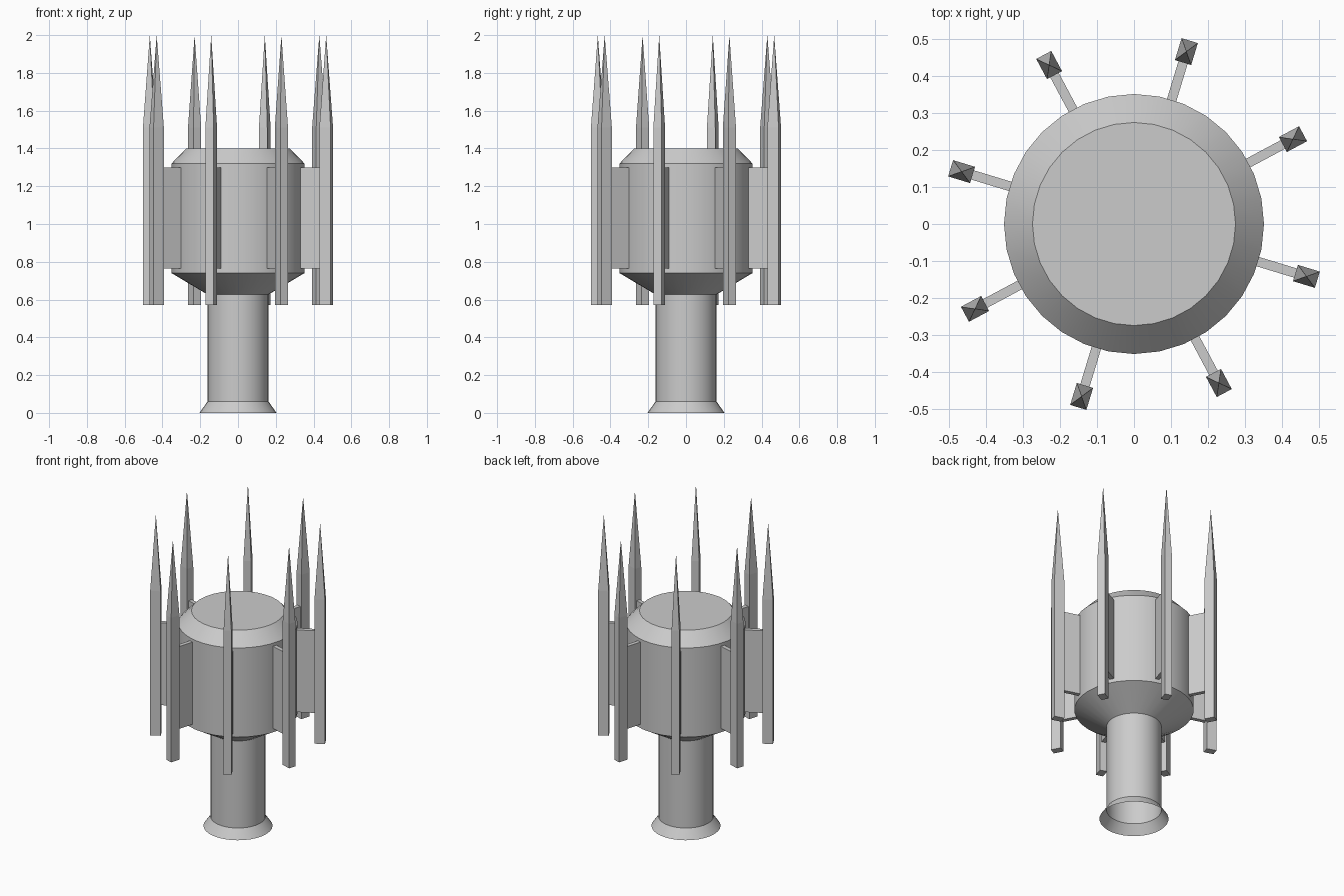
import bpy, bmesh, math
from mathutils import Matrix

if "Cube" in bpy.data.objects:
    bpy.data.objects.remove(bpy.data.objects["Cube"])

SIDES = 32


def finish(bm, name, smooth=False):
    bmesh.ops.recalc_face_normals(bm, faces=bm.faces)
    me = bpy.data.meshes.new(name)
    bm.to_mesh(me)
    bm.free()
    ob = bpy.data.objects.new(name, me)
    bpy.context.collection.objects.link(ob)
    if smooth:
        bpy.ops.object.select_all(action='DESELECT')
        ob.select_set(True)
        bpy.context.view_layer.objects.active = ob
        bpy.ops.object.shade_smooth_by_angle(angle=math.radians(25))
    return ob


def lathe(name, profile, cap_top=False):
    bm = bmesh.new()
    rings = [[bm.verts.new((r * math.cos(2 * math.pi * i / SIDES),
                            r * math.sin(2 * math.pi * i / SIDES), z))
              for i in range(SIDES)] for r, z in profile]
    for a, b in zip(rings, rings[1:]):
        for i in range(SIDES):
            j = (i + 1) % SIDES
            bm.faces.new((a[i], a[j], b[j], b[i]))
    if cap_top:
        bm.faces.new(rings[-1])
    return finish(bm, name, True)


def box(bm, x0, x1, width, z0, z1):
    m = Matrix.Translation(((x0 + x1) / 2, 0, (z0 + z1) / 2)) @ \
        Matrix.Diagonal((x1 - x0, width, z1 - z0, 1))
    return bmesh.ops.create_cube(bm, size=1, matrix=m)['verts']


# Hollow flared stem running up into the drum head
lathe("stem_and_drum", [(0.204, 0), (0.162, 0.06), (0.162, 0.627), (0.352, 0.74),
                        (0.352, 1.32), (0.275, 1.40)], cap_top=True)

# Eight spikes on flat fins around the drum
for k in range(8):
    angle = math.radians(28.1 + 45 * k)

    bm = bmesh.new()
    box(bm, 0.335, 0.47, 0.026, 0.765, 1.30)
    finish(bm, f"fin_{k + 1}").rotation_euler.z = angle

    # Square bar with a long pyramid point
    bm = bmesh.new()
    box(bm, 0.457, 0.519, 0.046, 0.57, 1.51)
    top = max(bm.faces, key=lambda f: f.calc_center_median().z)
    tip = bmesh.ops.poke(bm, faces=[top])['verts'][0]
    tip.co.z = 2.0
    finish(bm, f"spike_{k + 1}").rotation_euler.z = angle
